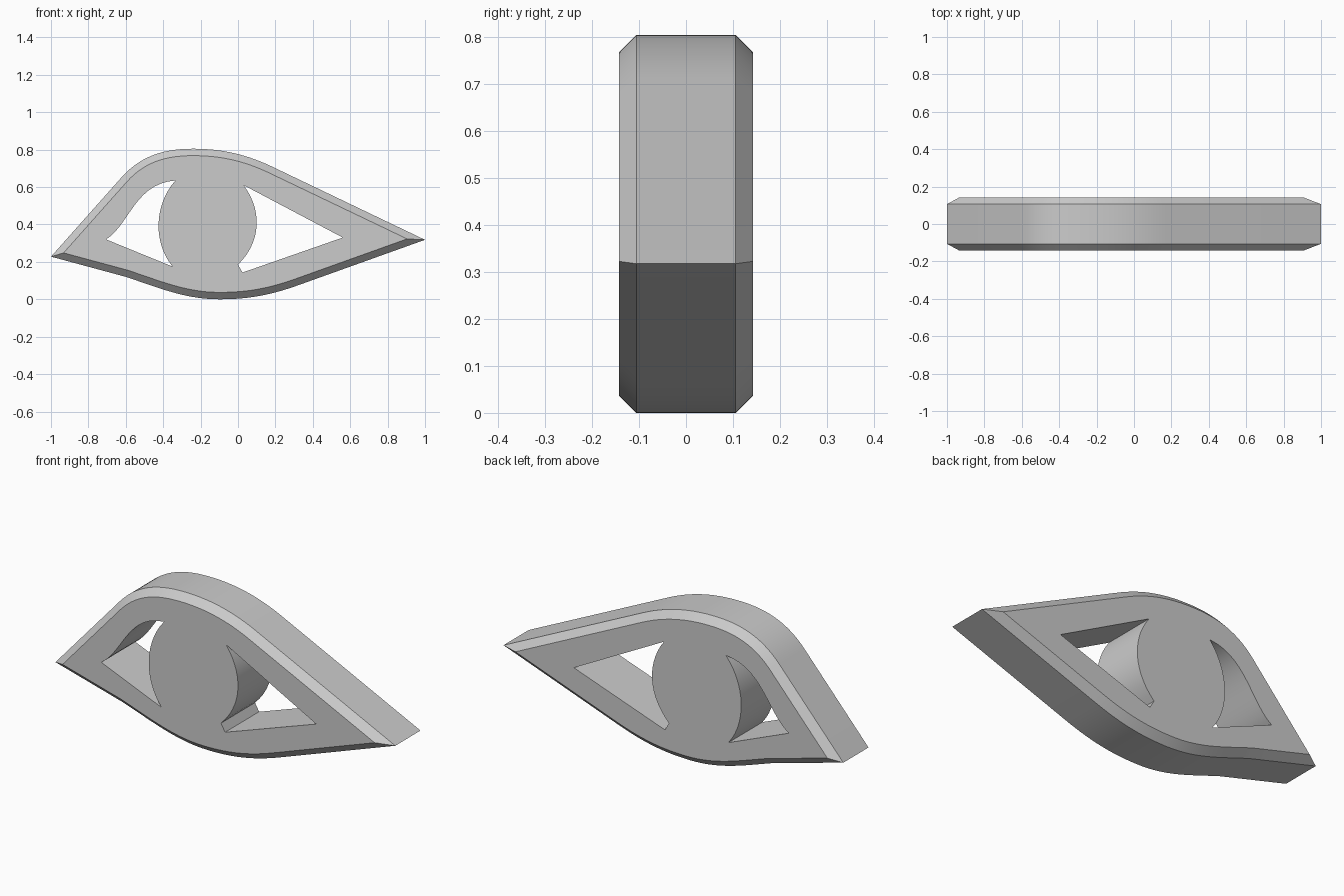
import bpy, bmesh
from mathutils import Vector
from mathutils.geometry import interpolate_bezier

if "Cube" in bpy.data.objects:
    bpy.data.objects.remove(bpy.data.objects["Cube"])

HALF = 0.143      # half thickness
CHAMFER = 0.037


def path(*segments):
    """Closed (x, z) outline: 1-point segments are corners, 4-point ones are Beziers."""
    pts = []
    for seg in segments:
        vs = [Vector(p) for p in seg]
        new = vs if len(vs) == 1 else interpolate_bezier(*vs, 15)
        for p in new:
            p = Vector((p[0], p[1]))
            if not pts or (p - pts[-1]).length > 1e-4:
                pts.append(p)
    if (pts[0] - pts[-1]).length < 1e-4:
        pts.pop()
    return pts


def inset(pts, dist):
    """Mitred inward offset of a clockwise outline."""
    out = []
    for i, p in enumerate(pts):
        a = (p - pts[i - 1]).normalized()
        b = (pts[(i + 1) % len(pts)] - p).normalized()
        n1, n2 = Vector((a.y, -a.x)), Vector((b.y, -b.x))
        m = (n1 + n2).normalized()
        out.append(p + m * (dist / m.dot(n1)))
    return out


def loft(name, rings):
    """Solid through a list of (outline, y) rings, capped at both ends."""
    bm = bmesh.new()
    loops = [[bm.verts.new((p.x, y, p.y)) for p in pts] for pts, y in rings]
    for lo, hi in zip(loops, loops[1:]):
        n = len(lo)
        for i in range(n):
            j = (i + 1) % n
            bm.faces.new((lo[i], lo[j], hi[j], hi[i]))
    bm.faces.new(loops[0])
    bm.faces.new(loops[-1])
    bmesh.ops.recalc_face_normals(bm, faces=bm.faces[:])
    mesh = bpy.data.meshes.new(name)
    bm.to_mesh(mesh)
    bm.free()
    obj = bpy.data.objects.new(name, mesh)
    bpy.context.collection.objects.link(obj)
    return obj


# Almond-shaped body with chamfered outer rim
outer = path(
    [(-1, 0.228)],
    [(-0.62, 0.655), (-0.52, 0.765), (-0.40, 0.805), (-0.24, 0.805)],
    [(-0.24, 0.805), (-0.10, 0.805), (0.03, 0.78), (0.17, 0.715)],
    [(1, 0.318)],
    [(0.33, 0.078), (0.17, 0.02), (0.05, 0), (-0.10, 0)],
    [(-0.10, 0), (-0.28, 0), (-0.42, 0.06), (-0.60, 0.12)],
)
inner = inset(outer, CHAMFER)
rim = HALF - CHAMFER
body = loft("eye_frame", [(inner, -HALF), (outer, -rim), (outer, rim), (inner, HALF)])

# Openings either side of the iris
left_hole = path(
    [(-0.705, 0.32), (-0.58, 0.40), (-0.55, 0.62), (-0.335, 0.635)],
    [(-0.335, 0.635), (-0.4525, 0.50), (-0.4525, 0.30), (-0.35, 0.175)],
)
right_hole = path(
    [(0.03, 0.61)], [(0.56, 0.33)], [(0.024, 0.143)],
    [(0.0, 0.185), (0.128, 0.31), (0.128, 0.48), (0.03, 0.61)],
)
cutters = []
for name, pts in (("left_opening", left_hole), ("right_opening", right_hole)):
    cutter = loft(name, [(pts, -0.3), (pts, 0.3)])
    cutter.hide_render = True
    cutters.append(cutter)
    mod = body.modifiers.new(name, 'BOOLEAN')
    mod.operation = 'DIFFERENCE'
    mod.solver = 'EXACT'
    mod.object = cutter

bpy.context.view_layer.objects.active = body
body.select_set(True)
for mod in list(body.modifiers):
    bpy.ops.object.modifier_apply(modifier=mod.name)
for cutter in cutters:
    bpy.data.objects.remove(cutter)
bpy.ops.object.shade_smooth_by_angle()
